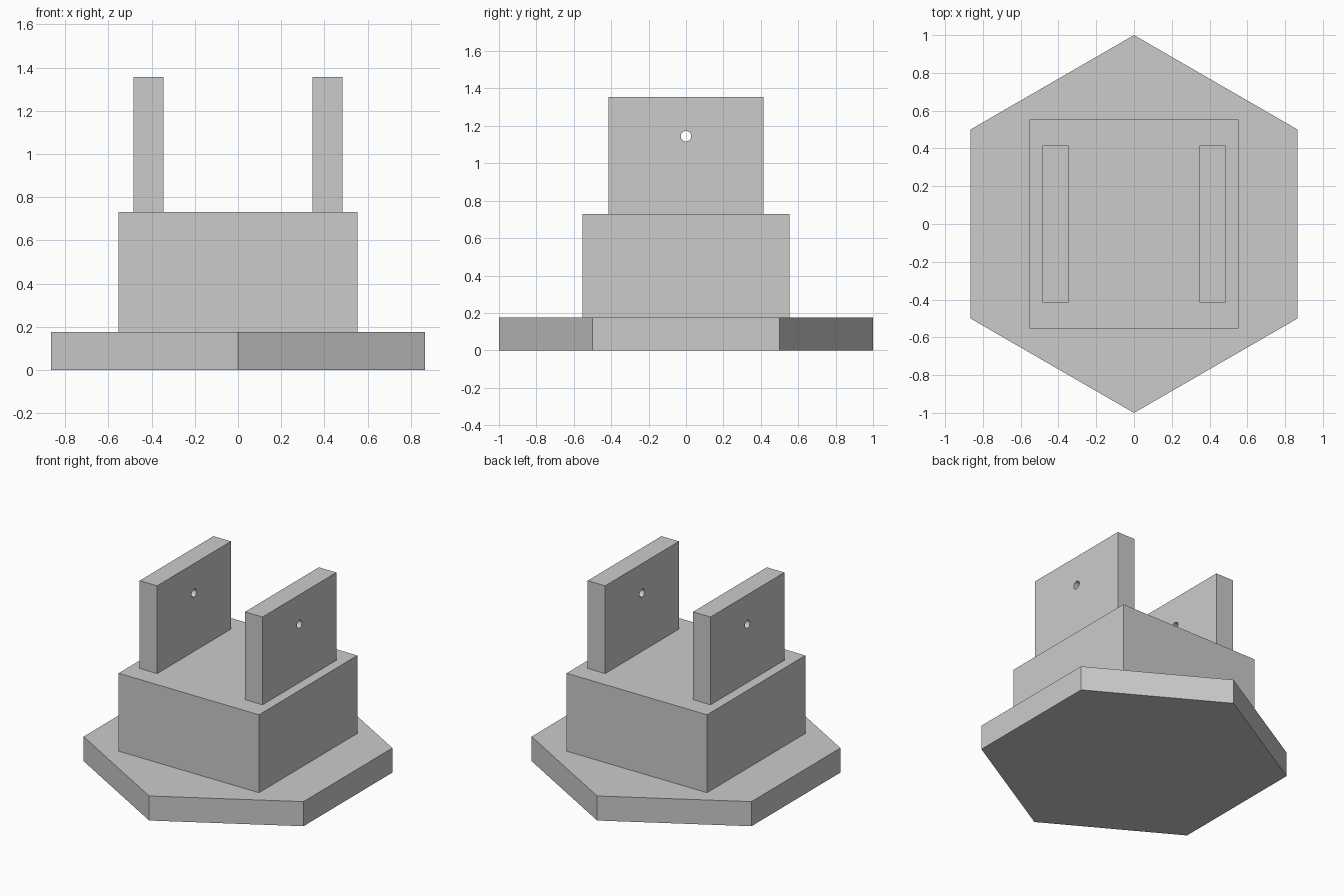
import bpy
import math

cube = bpy.data.objects.get("Cube")
if cube:
    bpy.data.objects.remove(cube, do_unlink=True)

# Single flat grey for the whole bracket
grey = bpy.data.materials.new("plain grey")
grey.use_nodes = True
colour = (0.6, 0.6, 0.6, 1)
grey.diffuse_color = colour
grey.node_tree.nodes["Principled BSDF"].inputs["Base Color"].default_value = colour

BASE_TOP, BLOCK_TOP, PLATE_TOP = 0.175, 0.73, 1.355
BLOCK_WIDTH = 1.106
PLATE_X, PLATE_THICK, PLATE_DEPTH = 0.415, 0.138, 0.83
HOLE_Z, HOLE_RADIUS = 1.145, 0.028


def box(name, x, width, depth, bottom, top):
    bpy.ops.mesh.primitive_cube_add(size=1, location=(x, 0, (bottom + top) / 2))
    obj = bpy.context.object
    obj.name = name
    obj.scale = (width, depth, top - bottom)
    bpy.ops.object.transform_apply(location=False, rotation=False, scale=True)
    obj.data.materials.append(grey)
    return obj


# Hexagonal base with points toward front and back
bpy.ops.mesh.primitive_cylinder_add(vertices=6, radius=1, depth=BASE_TOP,
                                    location=(0, 0, BASE_TOP / 2))
base = bpy.context.object
base.name = "hexagonal_base"
base.data.materials.append(grey)

# Square block
box("square_block", 0, BLOCK_WIDTH, BLOCK_WIDTH, BASE_TOP, BLOCK_TOP)

# Pair of upright plates, each drilled through for a pin
for side, sign in (("left", 1), ("right", -1)):
    plate = box(side + "_plate", sign * PLATE_X, PLATE_THICK, PLATE_DEPTH,
                BLOCK_TOP, PLATE_TOP)
    bpy.ops.mesh.primitive_cylinder_add(vertices=24, radius=HOLE_RADIUS, depth=0.4,
                                        location=(sign * PLATE_X, 0, HOLE_Z),
                                        rotation=(0, math.pi / 2, 0))
    cutter = bpy.context.object
    cutter.hide_render = True
    cutter.data.materials.append(grey)
    hole = plate.modifiers.new("pin_hole", "BOOLEAN")
    hole.operation = "DIFFERENCE"
    hole.solver = "EXACT"
    hole.object = cutter
    bpy.context.view_layer.objects.active = plate
    bpy.ops.object.modifier_apply(modifier=hole.name)
    bpy.data.objects.remove(cutter, do_unlink=True)
